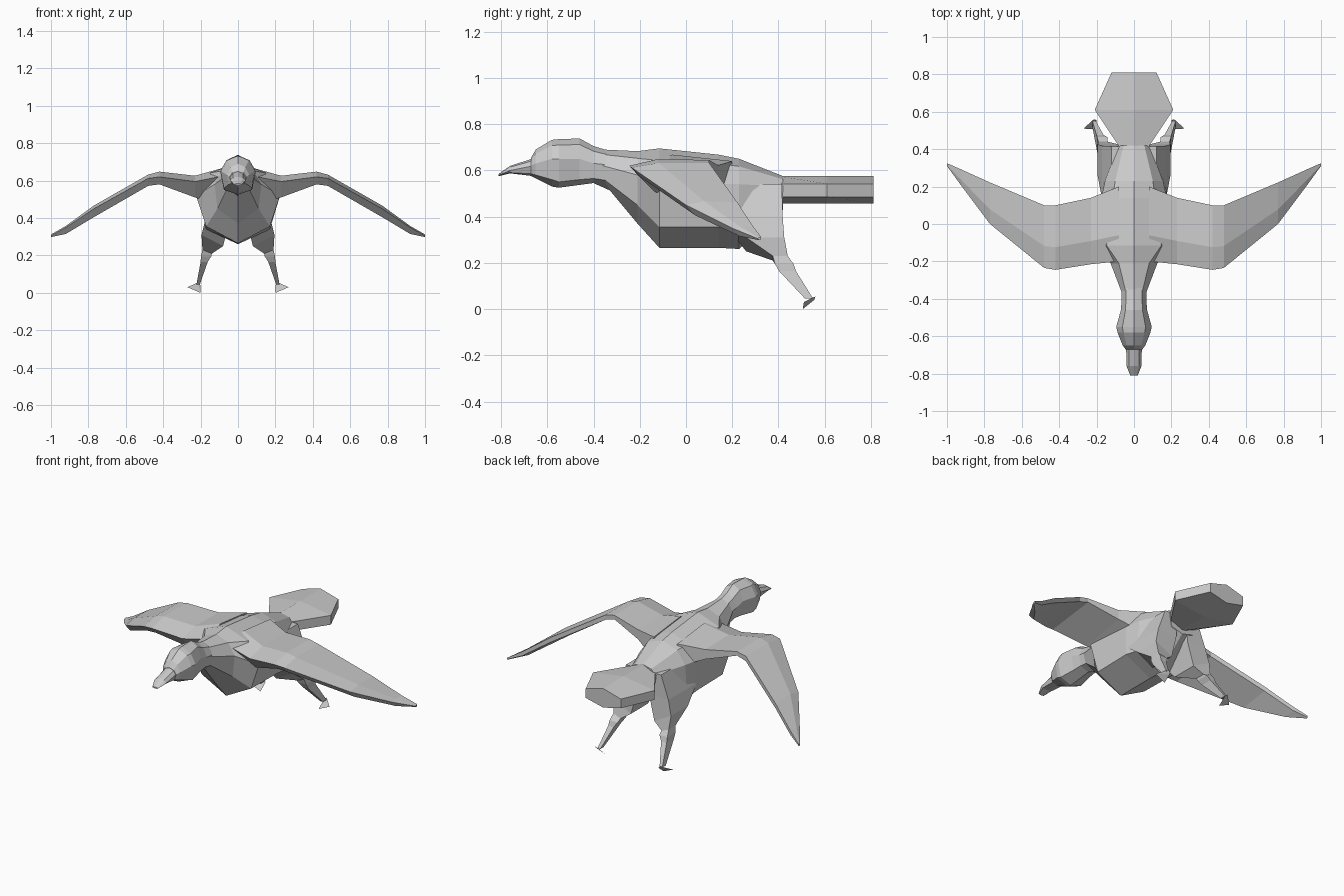
import bpy
import bmesh
from mathutils import Vector

default = bpy.data.objects.get("Cube")
if default:
    bpy.data.objects.remove(default, do_unlink=True)

# One plain grey for the whole bird
GREY = (0.6, 0.6, 0.6, 1.0)
plumage = bpy.data.materials.new("plain grey")
plumage.use_nodes = True
plumage.diffuse_color = GREY
for node in plumage.node_tree.nodes:
    if node.type == "BSDF_PRINCIPLED":
        node.inputs["Base Color"].default_value = GREY


def loft(name, rings, mirrored=False):
    """Skin a series of equal-length point rings, cap both ends, flat shade."""
    bm = bmesh.new()
    loops = [[bm.verts.new(point) for point in ring] for ring in rings]
    count = len(loops[0])
    for near, far in zip(loops, loops[1:]):
        for i in range(count):
            j = (i + 1) % count
            bm.faces.new((near[i], near[j], far[j], far[i]))
    bm.faces.new(loops[0])
    bm.faces.new(loops[-1])
    bmesh.ops.recalc_face_normals(bm, faces=bm.faces)
    mesh = bpy.data.meshes.new(name)
    bm.to_mesh(mesh)
    bm.free()
    mesh.materials.append(plumage)
    obj = bpy.data.objects.new(name, mesh)
    bpy.context.scene.collection.objects.link(obj)
    if mirrored:
        modifier = obj.modifiers.new("other side", "MIRROR")
        modifier.use_axis[0] = True
    return obj


def symmetric_ring(y, half):
    """Close a half outline, listed from top centre to bottom centre."""
    other = [(-x, z) for x, z in reversed(half[1:-1])]
    return [(x, y, z) for x, z in half + other]


def body_ring(y, top, side_x, side_z, low_x, low_z, bottom):
    shoulder = (side_x * 0.65, top + (side_z - top) * 0.3)
    return symmetric_ring(y, [(0, top), shoulder, (side_x, side_z),
                              (low_x, low_z), (0, bottom)])


# Torso: y, top, side x, side z, lower corner x, lower corner z, bottom
torso = [
    (-0.36, 0.69, 0.068, 0.62, 0.055, 0.565, 0.55),
    (-0.21, 0.683, 0.125, 0.58, 0.11, 0.45, 0.37),
    (-0.115, 0.695, 0.225, 0.52, 0.17, 0.355, 0.265),
    (0.14, 0.668, 0.175, 0.54, 0.175, 0.355, 0.265),
    (0.23, 0.65, 0.155, 0.54, 0.17, 0.34, 0.26),
    (0.42, 0.575, 0.085, 0.53, 0.075, 0.45, 0.43),
]
loft("torso", [body_ring(*row) for row in torso])

# Neck, head and beak share the same section type
head = [
    (-0.67, 0.655, 0.045, 0.62, 0.035, 0.585, 0.575),
    (-0.65, 0.69, 0.06, 0.63, 0.05, 0.58, 0.565),
    (-0.58, 0.732, 0.088, 0.65, 0.075, 0.56, 0.53),
    (-0.55, 0.735, 0.095, 0.65, 0.075, 0.55, 0.525),
    (-0.46, 0.738, 0.07, 0.65, 0.06, 0.56, 0.537),
    (-0.4, 0.705, 0.066, 0.63, 0.055, 0.565, 0.545),
    (-0.3, 0.675, 0.07, 0.62, 0.06, 0.55, 0.5),
]
loft("head_and_neck", [body_ring(*row) for row in head])

beak = [
    (-0.81, 0.585, 0.02, 0.58, 0.015, 0.577, 0.575),
    (-0.76, 0.62, 0.04, 0.6, 0.03, 0.59, 0.587),
    (-0.66, 0.652, 0.042, 0.62, 0.035, 0.585, 0.575),
]
loft("beak", [body_ring(*row) for row in beak])

# Fan tail: y, half width
fan = [(0.4, 0.07), (0.61, 0.21), (0.81, 0.12)]
loft("tail", [symmetric_ring(y, [(0, 0.575), (w, 0.542), (w, 0.485), (0, 0.457)])
              for y, w in fan])


def wing_ring(x, front_y, front_z, ridge_z, back_y, back_z, front_drop, back_drop):
    """Five-sided section whose front underside is swept backwards."""
    ridge_y = front_y + (back_y - front_y) * 0.35
    return [(x, front_y, front_z), (x, ridge_y, ridge_z), (x, back_y, back_z),
            (x, back_y, back_z - back_drop),
            (x, front_y + front_drop * 0.9, front_z - front_drop)]


# Wings: x, front y/z, ridge z, back y/z, front and back thickness
wing = [
    (0.08, -0.2, 0.625, 0.668, 0.2, 0.64, 0.16, 0.14),
    (0.23, -0.215, 0.595, 0.626, 0.14, 0.622, 0.085, 0.06),
    (0.42, -0.245, 0.62, 0.648, 0.1, 0.645, 0.04, 0.025),
    (0.48, -0.235, 0.612, 0.632, 0.1, 0.632, 0.04, 0.03),
    (0.77, 0.0, 0.45, 0.467, 0.222, 0.462, 0.045, 0.03),
    (0.92, 0.2, 0.35, 0.358, 0.29, 0.358, 0.035, 0.025),
    (1.0, 0.31, 0.305, 0.309, 0.325, 0.312, 0.007, 0.01),
]
loft("wing", [wing_ring(*row) for row in wing], mirrored=True)


def leg_ring(z, inner, outer, front, back, tilt=0.0):
    """Rectangle whose outer edge can sit higher than its inner edge."""
    return [(inner, front, z), (outer, front, z + tilt),
            (outer, back, z + tilt), (inner, back, z)]


# Legs: feathered thigh, knee, then a thin shin swept back
leg = [
    (0.54, 0.04, 0.12, 0.18, 0.415),
    (0.4, 0.04, 0.172, 0.14, 0.418),
    (0.25, 0.08, 0.195, 0.26, 0.425, 0.06),
    (0.21, 0.14, 0.19, 0.375, 0.44, 0.02),
    (0.195, 0.143, 0.198, 0.385, 0.465),
    (0.165, 0.162, 0.2, 0.402, 0.475),
    (0.045, 0.204, 0.222, 0.515, 0.55),
]
loft("leg", [leg_ring(*row) for row in leg], mirrored=True)

# Feet: small three-sided claws
ankle = Vector((0.215, 0.56, 0.055))
sole = [Vector((0.2, 0.505, 0.0)), Vector((0.27, 0.51, 0.03)),
        Vector((0.2, 0.555, 0.04))]
loft("foot", [sole, [ankle + (p - ankle) * 0.1 for p in sole]], mirrored=True)
